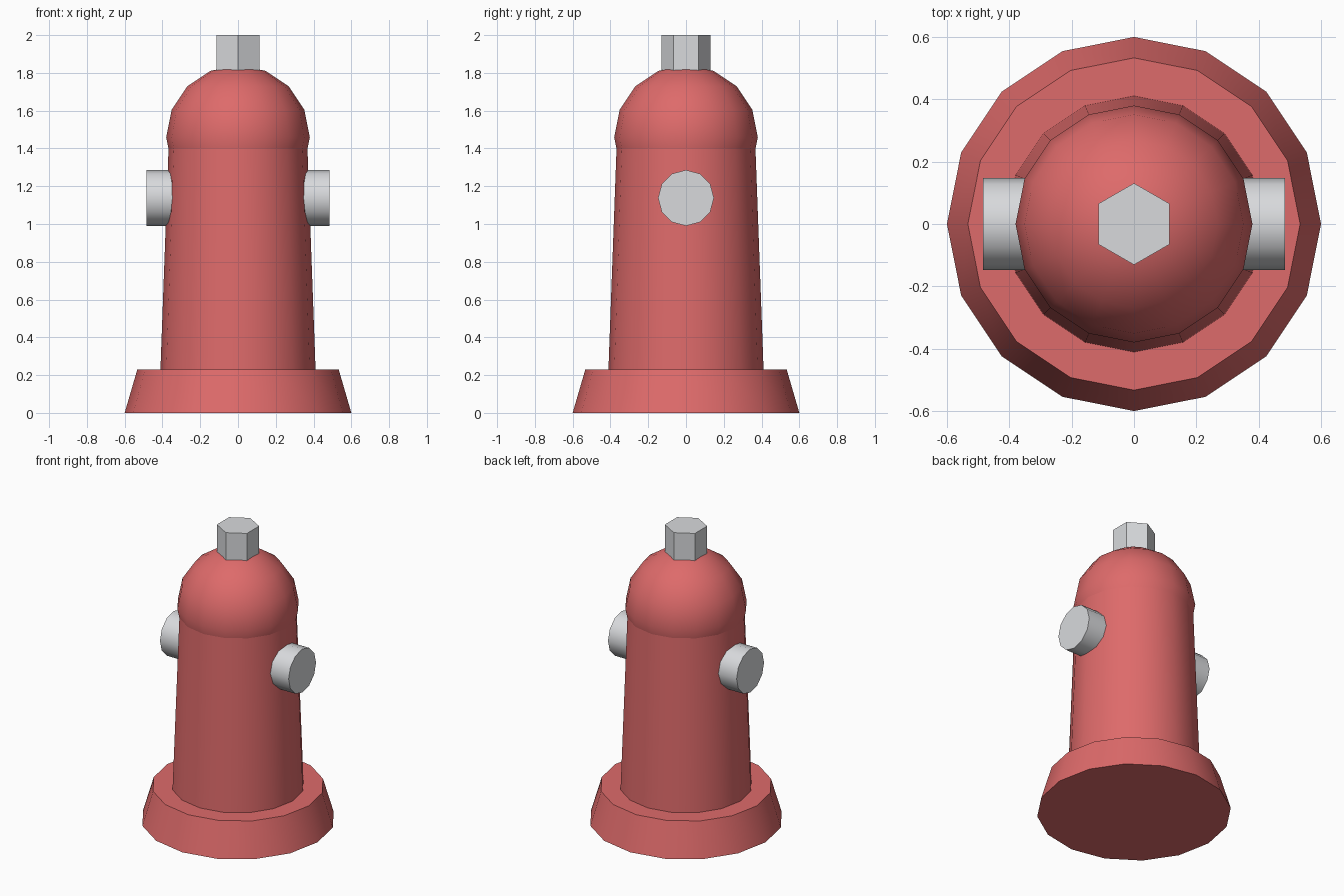
import bpy
import math

cube = bpy.data.objects.get("Cube")
if cube:
    bpy.data.objects.remove(cube, do_unlink=True)


def make_material(name, rgb):
    mat = bpy.data.materials.new(name)
    mat.use_nodes = True
    mat.diffuse_color = (*rgb, 1)
    mat.node_tree.nodes["Principled BSDF"].inputs["Base Color"].default_value = (*rgb, 1)
    return mat


red = make_material("red paint", (0.73, 0.145, 0.145))
steel = make_material("light steel", (0.69, 0.70, 0.72))


def finish(name, mat):
    obj = bpy.context.object
    obj.name = obj.data.name = name
    obj.data.materials.append(mat)
    bpy.ops.object.shade_smooth_by_angle(angle=math.radians(32))
    return obj


def frustum(name, mat, sides, r_low, r_high, low, high):
    bpy.ops.mesh.primitive_cone_add(vertices=sides, radius1=r_low, radius2=r_high,
                                    depth=high - low, location=(0, 0, (low + high) / 2))
    return finish(name, mat)


# Flared foot and tapering barrel
frustum("base_flange", red, 16, 0.6, 0.533, 0, 0.23)
frustum("barrel", red, 16, 0.411, 0.367, 0.22, 1.42)

# Rounded cap
bpy.ops.mesh.primitive_uv_sphere_add(segments=16, ring_count=8, radius=0.38,
                                     location=(0, 0, 1.46))
finish("dome_cap", red)

# Hexagonal nut on top
nut = frustum("top_nut", steel, 6, 0.131, 0.131, 1.76, 2.0)
bpy.ops.object.shade_smooth_by_angle(angle=math.radians(61))

# Hose outlets on both sides
for side, name in ((1, "left_outlet"), (-1, "right_outlet")):
    bpy.ops.mesh.primitive_cylinder_add(vertices=12, radius=0.148, depth=0.225,
                                        location=(side * 0.3725, 0, 1.138),
                                        rotation=(0, side * math.pi / 2, 0))
    finish(name, steel)
